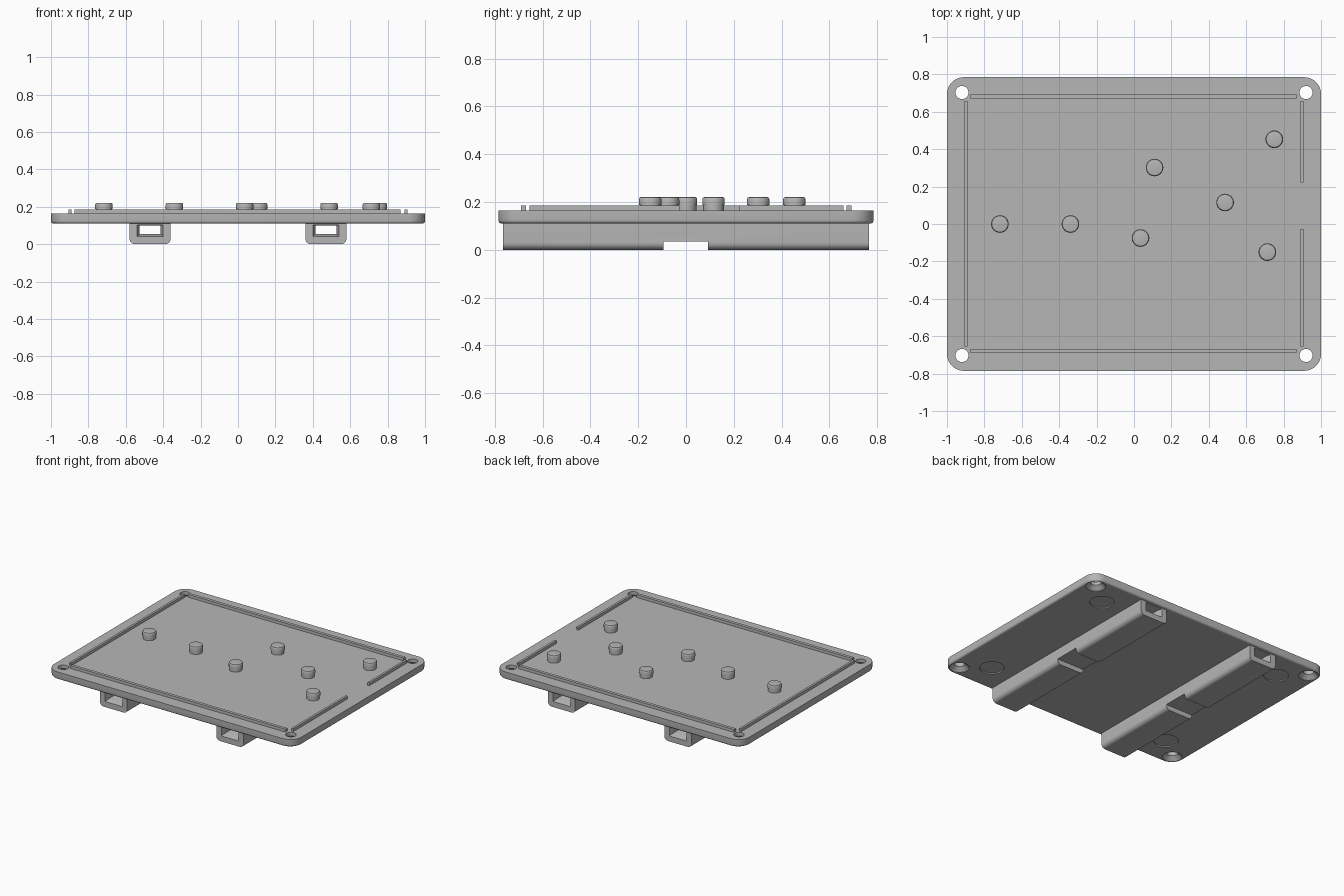
import bpy, bmesh
from math import cos, sin, pi, radians

if "Cube" in bpy.data.objects:
    bpy.data.objects.remove(bpy.data.objects["Cube"])

GREY = 0.47
grey = bpy.data.materials.new("plain grey")
grey.use_nodes = True
grey.diffuse_color = (GREY, GREY, GREY, 1)
grey.node_tree.nodes["Principled BSDF"].inputs["Base Color"].default_value = (GREY, GREY, GREY, 1)


def finish(name, bm):
    bmesh.ops.recalc_face_normals(bm, faces=bm.faces)
    mesh = bpy.data.meshes.new(name)
    bm.to_mesh(mesh)
    bm.free()
    mesh.materials.append(grey)
    obj = bpy.data.objects.new(name, mesh)
    bpy.context.collection.objects.link(obj)
    return obj


def activate(obj):
    bpy.ops.object.select_all(action='DESELECT')
    obj.select_set(True)
    bpy.context.view_layer.objects.active = obj


def smooth(obj):
    activate(obj)
    bpy.ops.object.shade_smooth_by_angle(angle=radians(30))


def box(name, x0, x1, y0, y1, z0, z1):
    bm = bmesh.new()
    bmesh.ops.create_cube(bm, size=1)
    for v in bm.verts:
        v.co = ((x0 + x1) / 2 + v.co.x * (x1 - x0),
                (y0 + y1) / 2 + v.co.y * (y1 - y0),
                (z0 + z1) / 2 + v.co.z * (z1 - z0))
    return finish(name, bm)


def lathe(name, profile, x, y, sides=32):
    """Closed turned solid from (radius, height) pairs."""
    bm = bmesh.new()
    rings = [[bm.verts.new((x + r * cos(2 * pi * i / sides), y + r * sin(2 * pi * i / sides), z))
              for i in range(sides)] for r, z in profile]
    for a, b in zip(rings, rings[1:]):
        for i in range(sides):
            j = (i + 1) % sides
            bm.faces.new((a[i], a[j], b[j], b[i]))
    bm.faces.new(rings[0])
    bm.faces.new(rings[-1])
    return finish(name, bm)


def frustum(name, x, y0, y1, rect0, rect1):
    """Tapered block along y; each rect is (half width, bottom, top)."""
    bm = bmesh.new()
    ends = [[bm.verts.new((x + s * w, y, z)) for s, z in ((-1, lo), (1, lo), (1, hi), (-1, hi))]
            for y, (w, lo, hi) in ((y0, rect0), (y1, rect1))]
    a, b = ends
    bm.faces.new(a)
    bm.faces.new(b)
    for i in range(4):
        j = (i + 1) % 4
        bm.faces.new((a[i], a[j], b[j], b[i]))
    return finish(name, bm)


def cut(target, cutters):
    for cutter in cutters:
        cutter.hide_render = True
        mod = target.modifiers.new("cut", 'BOOLEAN')
        mod.operation, mod.solver, mod.object = 'DIFFERENCE', 'EXACT', cutter
        activate(target)
        bpy.ops.object.modifier_apply(modifier=mod.name)
        bpy.data.objects.remove(cutter)


def bevel(bm, test, radius, segments):
    edges = [e for e in bm.edges if test(*[v.co for v in e.verts])]
    bmesh.ops.bevel(bm, geom=edges, offset=radius, segments=segments, profile=0.5, affect='EDGES')


def rounded_box(name, x0, x1, y0, y1, z0, z1, steps):
    obj = box(name, x0, x1, y0, y1, z0, z1)
    bm = bmesh.new()
    bm.from_mesh(obj.data)
    for test, radius, segments in steps:
        bevel(bm, test, radius, segments)
    bm.to_mesh(obj.data)
    bm.free()
    return obj


# Base plate: rounded corners and a softened lower edge
P0, P1 = 0.11, 0.165
plate = rounded_box("base_plate", -1, 1, -0.785, 0.785, P0, P1, [
    (lambda a, b: abs(a.z - b.z) > 0.01, 0.09, 10),
    (lambda a, b: max(a.z, b.z) < P0 + 0.001, 0.014, 4)])

# Countersunk corner holes and shallow round recesses underneath
cutters = []
for sx in (-1, 1):
    for sy in (-1, 1):
        cutters.append(lathe("hole_cutter", [(0.066, P0 - 0.02), (0.066, P0 + 0.003), (0.035, P0 + 0.03),
                                             (0.035, P1 + 0.02)], sx * 0.92, sy * 0.703))
        cutters.append(lathe("recess_cutter", [(0.082, P0 - 0.02), (0.082, P0 + 0.008)],
                             sx * 0.753, sy * 0.566))
cut(plate, cutters)
smooth(plate)

# Hollow rails under the plate, flared at the ends, notched in the middle
END = 0.765
for side, x in (("right", -0.47), ("left", 0.47)):
    rail = rounded_box(side + "_rail", x - 0.11, x + 0.11, -END, END, 0, P0 + 0.001, [
        (lambda a, b: abs(a.y - b.y) > 1 and a.z < 0.01, 0.03, 6)])
    inner, outer = (0.056, 0.055, 0.1), (0.07, 0.04, 0.104)
    cut(rail, [box("tunnel_cutter", x - 0.056, x + 0.056, -1, 1, 0.055, 0.1),
               frustum("front_flare_cutter", x, -END - 0.001, -END + 0.04, outer, inner),
               frustum("back_flare_cutter", x, END + 0.001, END - 0.04, outer, inner),
               box("notch_cutter", x - 0.2, x + 0.2, -0.095, 0.092, -0.1, 0.035)])
    smooth(rail)

# Thin raised ribs around the top, with a gap on the left side
R0, R1 = P1 - 0.005, 0.186
for name, y in (("front_rib", -0.68), ("back_rib", 0.682)):
    box(name, -0.873, 0.868, y - 0.011, y + 0.011, R0, R1)
for name, x, y0, y1 in (("right_rib", -0.898, -0.655, 0.658),
                        ("left_back_rib", 0.898, 0.222, 0.658),
                        ("left_front_rib", 0.898, -0.655, -0.028)):
    box(name, x - 0.008, x + 0.008, y0, y1, R0, R1)

# Round studs with a slightly wider, softened cap
stud = [(0.043, R0), (0.043, 0.187), (0.047, 0.187), (0.047, 0.21),
        (0.0455, 0.2155), (0.043, 0.219), (0.039, 0.22)]
spots = [(-0.717, 0), (-0.34, 0), (0.035, -0.075), (0.11, 0.302),
         (0.487, 0.115), (0.75, 0.453), (0.713, -0.15)]
for i, (x, y) in enumerate(spots):
    smooth(lathe(f"stud_{i + 1}", stud, x, y))
